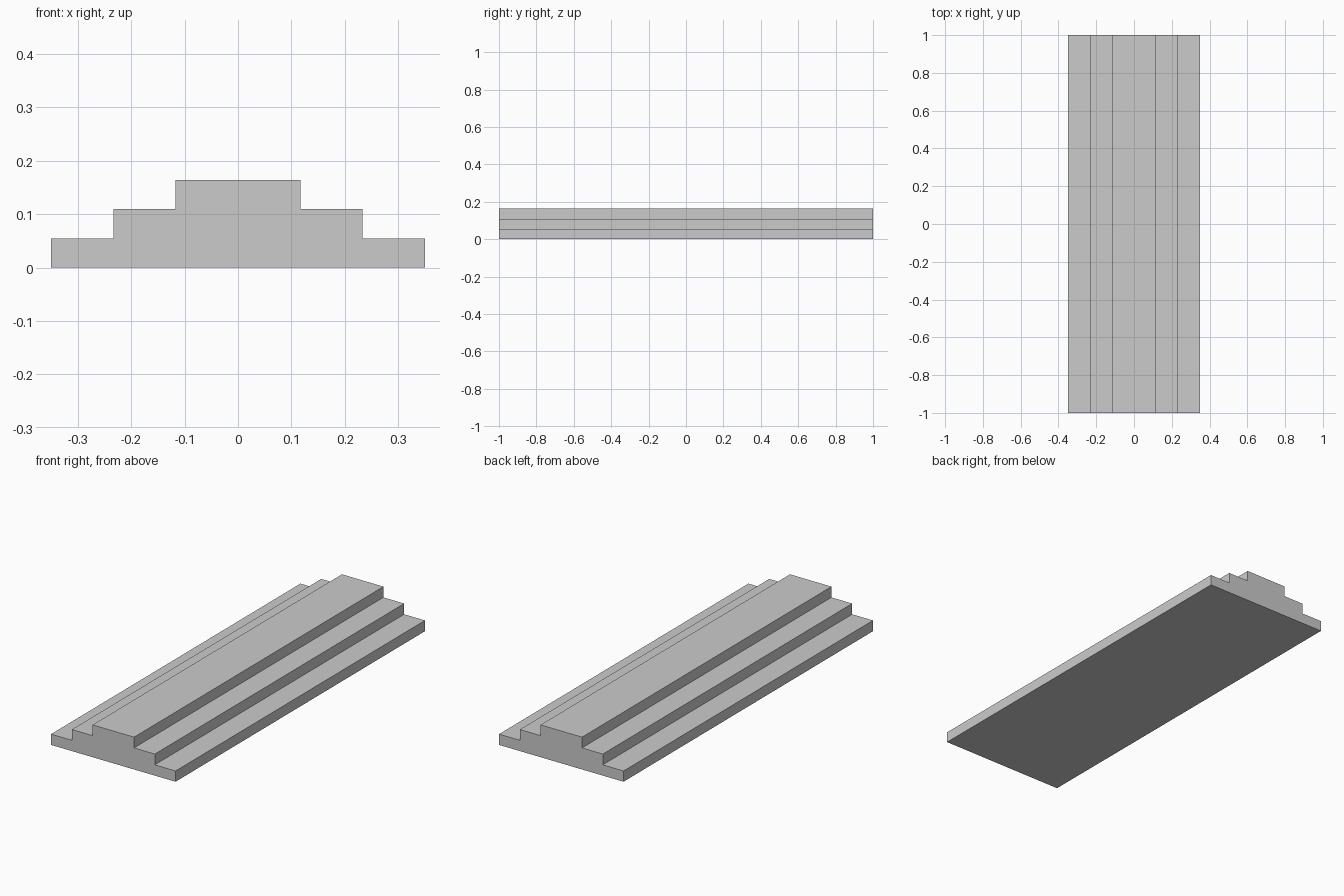
import bpy
import bmesh

# Remove the default cube
cube = bpy.data.objects.get("Cube")
if cube:
    bpy.data.objects.remove(cube, do_unlink=True)

LENGTH = 2.0
STEP_WIDTH = 0.1165
STEP_HEIGHT = 0.0547
STEPS = 3

# Single plain grey
grey = bpy.data.materials.new("light_grey")
grey.use_nodes = True
colour = (0.6, 0.6, 0.6, 1.0)
grey.diffuse_color = colour
grey.node_tree.nodes["Principled BSDF"].inputs["Base Color"].default_value = colour

# Right half of the stepped profile, then its mirror image
half = []
for i in range(STEPS):
    x = STEP_WIDTH * (STEPS - i)
    half += [(x, STEP_HEIGHT * i), (x, STEP_HEIGHT * (i + 1))]
profile = half + [(-x, z) for x, z in reversed(half)]

# Extrude the profile along the length
bm = bmesh.new()
end = bm.faces.new([bm.verts.new((x, -LENGTH / 2, z)) for x, z in profile])
result = bmesh.ops.extrude_face_region(bm, geom=[end], use_keep_orig=True)
back = [v for v in result["geom"] if isinstance(v, bmesh.types.BMVert)]
bmesh.ops.translate(bm, verts=back, vec=(0, LENGTH, 0))
bmesh.ops.recalc_face_normals(bm, faces=bm.faces)

mesh = bpy.data.meshes.new("stepped_platform")
bm.to_mesh(mesh)
bm.free()
mesh.materials.append(grey)
platform = bpy.data.objects.new("stepped_platform", mesh)
bpy.context.collection.objects.link(platform)
